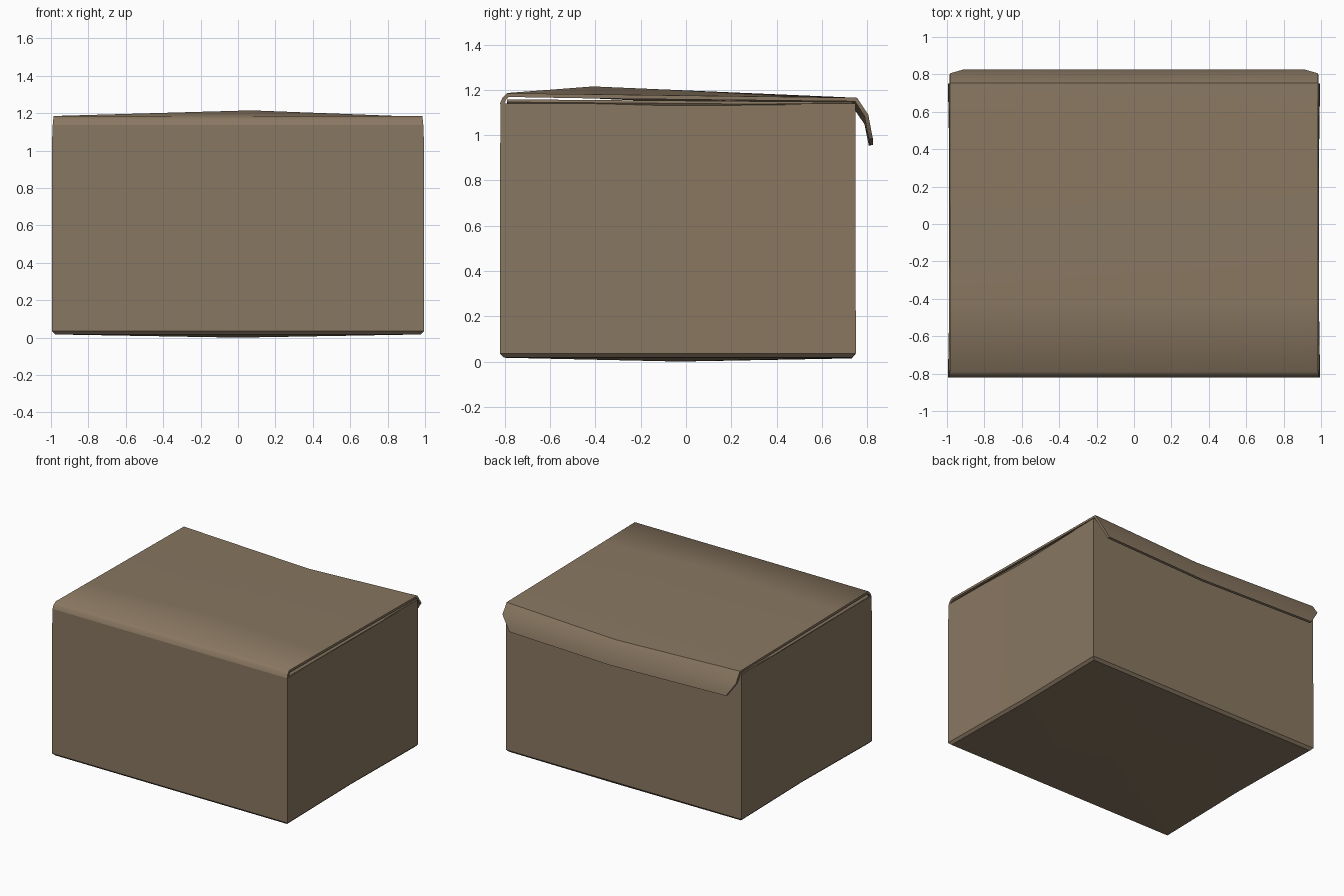
import bpy, math

if "Cube" in bpy.data.objects:
    bpy.data.objects.remove(bpy.data.objects["Cube"])

card = bpy.data.materials.new("brown cardboard")
card.diffuse_color = (0.25, 0.185, 0.12, 1)
card.use_nodes = True
card.node_tree.nodes["Principled BSDF"].inputs["Base Color"].default_value = card.diffuse_color


def sheet(name, verts, faces, thickness, angle):
    """Cardboard sheet thickened inwards, smooth except at real folds."""
    me = bpy.data.meshes.new(name)
    me.from_pydata(verts, [], faces)
    me.materials.append(card)
    ob = bpy.data.objects.new(name, me)
    bpy.context.collection.objects.link(ob)
    bpy.ops.object.select_all(action='DESELECT')
    ob.select_set(True)
    bpy.context.view_layer.objects.active = ob
    mod = ob.modifiers.new("thickness", 'SOLIDIFY')
    mod.thickness = thickness
    mod.offset = -1
    bpy.ops.object.modifier_apply(modifier=mod.name)
    bpy.ops.object.shade_smooth_by_angle(angle=math.radians(angle))
    return ob


def strip_faces(rows, cols):
    return [(r * cols + c, r * cols + c + 1, (r + 1) * cols + c + 1, (r + 1) * cols + c)
            for r in range(rows - 1) for c in range(cols - 1)]


# Open box: rings of eight points, side walls pulled in slightly at the middle
def ring(z, inset, back_mid_z):
    x, y0, y1 = 0.995 - inset, -0.822 + inset, 0.75 - inset
    return [(-x, y0, z), (0, y0, z), (x, y0, z), (x - 0.012, -0.03, z),
            (x, y1, z), (0.07, y1, back_mid_z), (-x, y1, z), (-x + 0.015, -0.03, z)]


verts = ring(0.017, 0.018, 0.014) + ring(0.035, 0, 0.035) + ring(1.14, 0.002, 1.09)
faces = [(k * 8 + i, k * 8 + (i + 1) % 8, k * 8 + 8 + (i + 1) % 8, k * 8 + 8 + i)
         for k in range(2) for i in range(8)]
verts.append((0, -0.03, 0))                       # sagging bottom
faces += [(24, (i + 1) % 8, i) for i in range(8)]
sheet("box_body", verts, faces, 0.018, 30)

# Lid with rounded front fold and tuck flap hanging outside the back
# each row: y, half width, z at the sides, z at the middle
lid = [(-0.822, 0.99, 1.138, 1.138), (-0.811, 0.988, 1.165, 1.165),
       (-0.79, 0.985, 1.185, 1.186), (-0.41, 0.985, 1.18, 1.215),
       (0.755, 0.985, 1.165, 1.125), (0.805, 0.985, 1.09, 1.055),
       (0.825, 0.915, 0.985, 0.957)]
verts = []
for y, w, side, mid in lid:
    verts += [(-w, y, side), (0.07, y, mid), (w, y, side)]
sheet("lid_with_tuck_flap", verts, strip_faces(len(lid), 3), 0.018, 46)

# Inner dust flaps folded in from the two sides
for name, s in (("left_dust_flap", -1), ("right_dust_flap", 1)):
    rows = [(-0.79, 1.158), (0.735, 1.146)]
    verts = []
    for y, z in rows:
        pts = [(s * 0.99, y, z - 0.012), (s * 0.975, y, z), (s * 0.45, y, z - 0.06)]
        verts += pts if s < 0 else pts[::-1]
    sheet(name, verts, strip_faces(2, 3), 0.012, 30)
